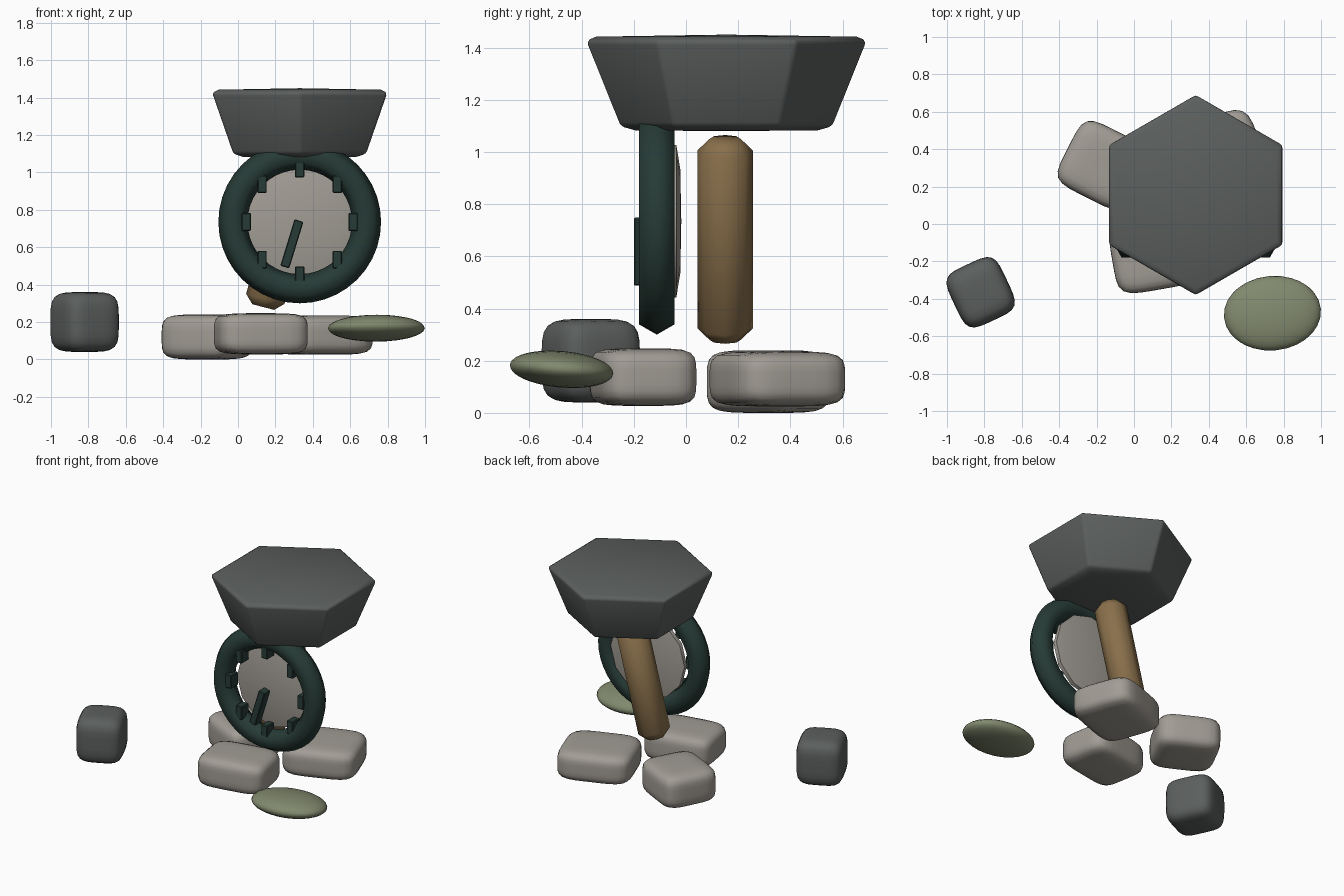
import bpy, bmesh
from math import radians, sin, cos, pi, dist
from mathutils import Matrix, Vector

old = bpy.data.objects.get("Cube")
if old:
    bpy.data.objects.remove(old)


def material(name, rgb):
    m = bpy.data.materials.new(name)
    m.use_nodes = True
    m.diffuse_color = (*rgb, 1)
    m.node_tree.nodes["Principled BSDF"].inputs["Base Color"].default_value = (*rgb, 1)
    return m


SLATE = material("slate grey", (0.105, 0.115, 0.11))
STONE = material("pale stone", (0.36, 0.335, 0.30))
GREEN = material("dark green", (0.02, 0.044, 0.037))
WOOD = material("brown wood", (0.25, 0.16, 0.07))
MOSS = material("moss green", (0.22, 0.25, 0.155))


def finish(name, bm, mat, loc, rot=(0, 0, 0), angle=40):
    bmesh.ops.recalc_face_normals(bm, faces=bm.faces)
    me = bpy.data.meshes.new(name)
    bm.to_mesh(me)
    bm.free()
    me.materials.append(mat)
    ob = bpy.data.objects.new(name, me)
    bpy.context.collection.objects.link(ob)
    ob.location = loc
    ob.rotation_euler = [radians(a) for a in rot]
    bpy.ops.object.select_all(action='DESELECT')
    ob.select_set(True)
    bpy.context.view_layer.objects.active = ob
    bpy.ops.object.shade_smooth_by_angle(angle=radians(angle))
    return ob


def lathe(name, profile, sides, mat, loc, rot=(0, 0, 0), angle=40, closed=False, bevel=0, turn=0):
    """Turn a (radius, height) profile about local z."""
    bm = bmesh.new()
    start = Matrix.Rotation(radians(turn), 3, 'Z')
    vs = [bm.verts.new(start @ Vector((r, 0, z))) for r, z in profile]
    pairs = list(zip(vs, vs[1:])) + ([(vs[-1], vs[0])] if closed else [])
    edges = [bm.edges.new(p) for p in pairs]
    bmesh.ops.spin(bm, geom=vs + edges, axis=(0, 0, 1), cent=(0, 0, 0),
                   angle=2 * pi, steps=sides)
    bmesh.ops.remove_doubles(bm, verts=bm.verts, dist=0.0005)
    if bevel:
        bm.normal_update()
        sharp = [e for e in bm.edges if len(e.link_faces) == 2
                 and e.calc_face_angle(0) > radians(35)]
        bmesh.ops.bevel(bm, geom=sharp, offset=bevel, segments=2,
                        profile=0.5, affect='EDGES')
    return finish(name, bm, mat, loc, rot, angle)


def rock(name, size, mat, loc, rot, power=5):
    """Rounded block: a gridded cube pulled onto a superellipsoid."""
    bm = bmesh.new()
    bmesh.ops.create_cube(bm, size=2)
    bmesh.ops.subdivide_edges(bm, edges=bm.edges[:], cuts=7, use_grid_fill=True)
    for v in bm.verts:
        v.co /= sum(abs(c) ** power for c in v.co) ** (1 / power)
        v.co = Vector(c * s / 2 for c, s in zip(v.co, size))
    return finish(name, bm, mat, loc, rot, 80)


def block(name, size, mat, loc, rot=(0, 0, 0)):
    bm = bmesh.new()
    bmesh.ops.create_cube(bm, size=1)
    bmesh.ops.scale(bm, vec=size, verts=bm.verts)
    bmesh.ops.bevel(bm, geom=bm.edges[:], offset=0.005, segments=1, affect='EDGES')
    return finish(name, bm, mat, loc, rot, 30)


# Hexagonal slab on top
lathe("hexagonal_top", [(0, 1.08), (0.35, 1.083), (0.41, 1.10), (0.54, 1.425),
                        (0.50, 1.442), (0, 1.45)],
      6, SLATE, (0.33, 0.155, 0), angle=60, bevel=0.015, turn=30)

# Leaning wooden post
foot, head = Vector((0.135, 0.15, 0.28)), Vector((0.335, 0.15, 1.05))
length = (head - foot).length
lean = (head - foot).to_track_quat('Z', 'Y').to_euler()
lathe("leaning_post", [(0, 0), (0.06, 0), (0.106, 0.045), (0.106, length - 0.045),
                       (0.06, length), (0, length)],
      8, WOOD, foot, [a * 180 / pi for a in lean], angle=48)

# Dial: ring with a six-sided section, pale face, marks and hand
CX, CZ = 0.33, 0.735
tube = [(0.357 + 0.078 * cos(k * pi / 3), 0.078 * sin(k * pi / 3)) for k in range(6)]
lathe("dial_ring", tube, 40, GREEN, (CX, -0.112, CZ), (90, 0, 0), angle=65, closed=True)
lathe("dial_face", [(0, 0.035), (0.2, 0.03), (0.292, 0.01), (0.292, -0.018),
                    (0.2, -0.033), (0, -0.037)],
      12, STONE, (CX, -0.055, CZ), (90, 0, 0), angle=50)
for k in range(8):
    a = k * pi / 4
    block(f"dial_mark_{k + 1}", (0.05, 0.08, 0.095), GREEN,
          (CX + 0.285 * cos(a), -0.137, CZ + 0.285 * sin(a)))
block("dial_hand", (0.05, 0.07, 0.26), GREEN, (0.288, -0.165, 0.618), (0, 17, 0))

# Paving stones under the post
rock("front_paver", (0.48, 0.37, 0.22), STONE, (0.122, -0.165, 0.137), (0, 0, 10))
rock("left_rear_paver", (0.50, 0.44, 0.21), STONE, (0.44, 0.35, 0.13), (0, 0, 20))
rock("right_rear_paver", (0.42, 0.39, 0.24), STONE, (-0.165, 0.315, 0.12), (0, 0, -27))

# Loose stones at the sides
rock("loose_dark_stone", (0.31, 0.33, 0.32), SLATE, (-0.82, -0.365, 0.2), (0, 0, 25), 4.5)
rock("flat_mossy_stone", (0.52, 0.40, 0.14), MOSS, (0.74, -0.477, 0.167), (-5, 0, 5), 2)
